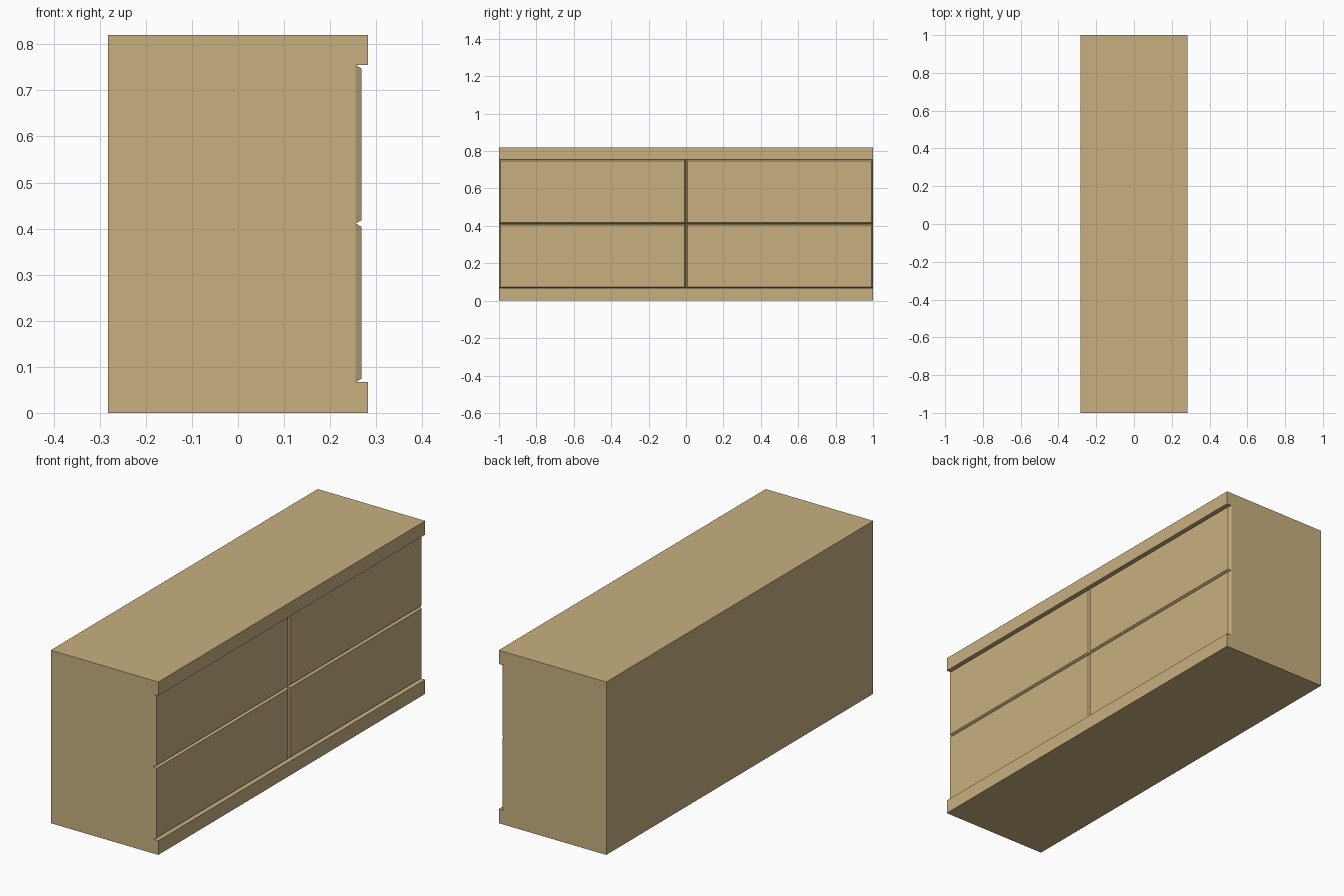
import bpy

if "Cube" in bpy.data.objects:
    bpy.data.objects.remove(bpy.data.objects["Cube"])

# Overall sizes
HX, HY, TOP = 0.282, 1.0, 0.82
RECESS_X, FRONT_X = 0.2555, 0.2685
Z_LOW, Z_MID, Z_HIGH = 0.067, 0.411, 0.755
BEVEL = 0.0075

wood = bpy.data.materials.new("light_wood")
wood.diffuse_color = (0.578, 0.434, 0.212, 1)
wood.use_nodes = True
wood.node_tree.nodes["Principled BSDF"].inputs["Base Color"].default_value = wood.diffuse_color


def make_object(name, verts, faces):
    mesh = bpy.data.meshes.new(name)
    mesh.from_pydata(verts, [], faces)
    mesh.materials.append(wood)
    obj = bpy.data.objects.new(name, mesh)
    bpy.context.collection.objects.link(obj)
    return obj


# Cabinet body: side profile with recessed drawer front, extruded along y
profile = [(-HX, 0), (HX, 0), (HX, Z_LOW), (RECESS_X, Z_LOW),
           (RECESS_X, Z_HIGH), (HX, Z_HIGH), (HX, TOP), (-HX, TOP)]
n = len(profile)
verts = [(x, y, z) for y in (-HY, HY) for x, z in profile]
faces = [tuple(range(n)), tuple(reversed(range(n, 2 * n)))]
faces += [(i, i + n, (i + 1) % n + n, (i + 1) % n) for i in range(n)]
make_object("cabinet_body", verts, faces)


# Drawer fronts: chamfered panels meeting in V-shaped grooves
def drawer_front(name, y0, y1, z0, z1):
    verts = []
    for x, b in ((RECESS_X, 0), (FRONT_X, BEVEL)):
        verts += [(x, y0 + b, z0 + b), (x, y1 - b, z0 + b),
                  (x, y1 - b, z1 - b), (x, y0 + b, z1 - b)]
    faces = [(4, 5, 6, 7)]
    faces += [(i, (i + 1) % 4, (i + 1) % 4 + 4, i + 4) for i in range(4)]
    make_object(name, verts, faces)


for side, y0, y1 in (("left", -HY, 0), ("right", 0, HY)):
    for level, z0, z1 in (("lower", Z_LOW, Z_MID), ("upper", Z_MID, Z_HIGH)):
        drawer_front(f"{level}_{side}_drawer_front", y0, y1, z0, z1)
